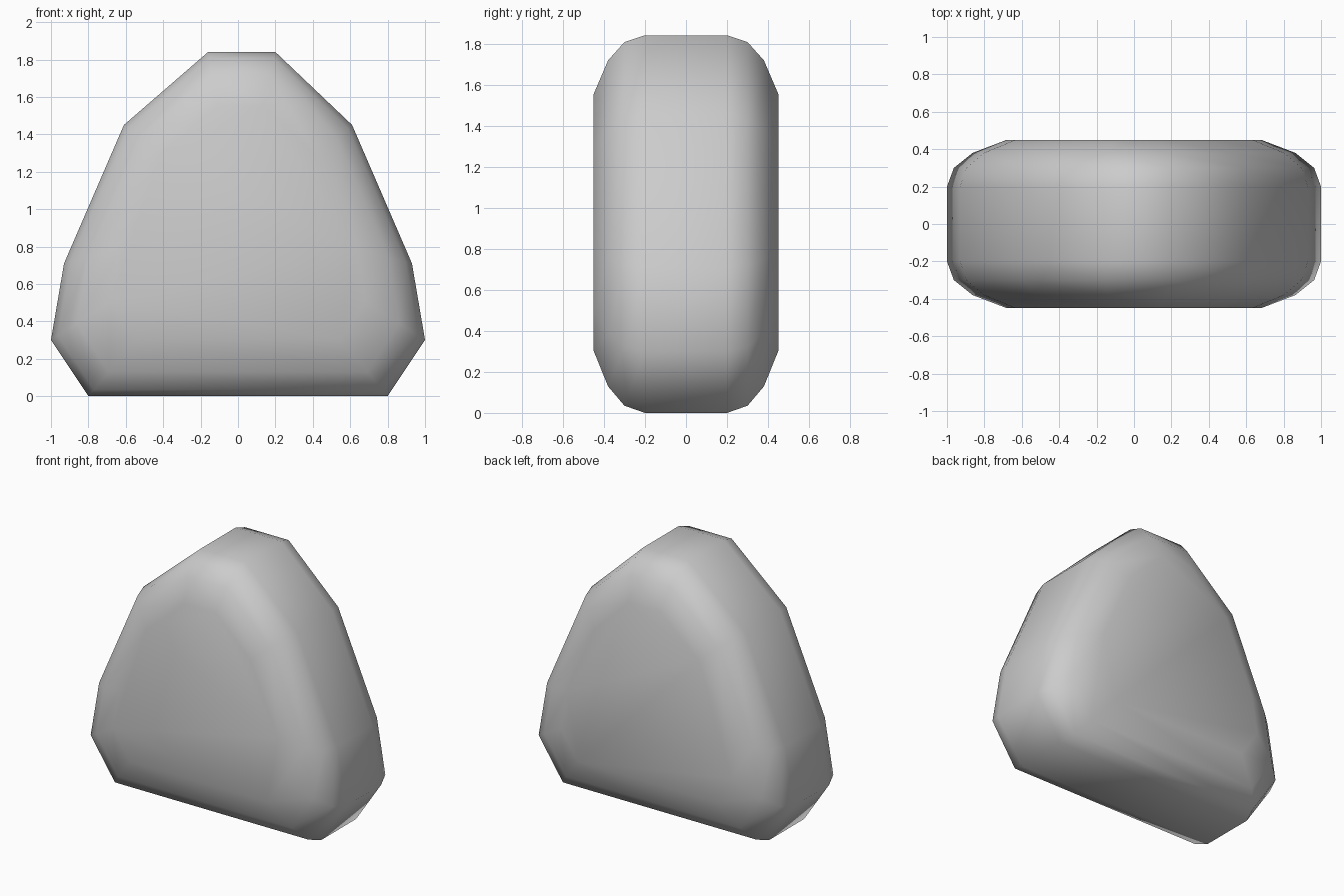
import bpy
import bmesh

cube = bpy.data.objects.get("Cube")
if cube:
    bpy.data.objects.remove(cube, do_unlink=True)

stone_grey = bpy.data.materials.new("stone_grey")
stone_grey.use_nodes = True
grey = (0.6, 0.6, 0.6, 1)
stone_grey.diffuse_color = grey
stone_grey.node_tree.nodes["Principled BSDF"].inputs["Base Color"].default_value = grey

# Outline of the boulder in the xz plane
outline = [(-0.8, 0), (0.8, 0), (1, 0.3), (0.93, 0.71), (0.61, 1.45),
           (0.2, 1.84), (-0.16, 1.84), (-0.61, 1.45), (-0.93, 0.71), (-1, 0.3)]
# Depth and outline scale of each ring, from the middle band to the flat face
rounding = [(0.2, 1), (0.3, 0.963), (0.38, 0.863), (0.45, 0.68)]
centre_z = 0.945

bm = bmesh.new()
sections = [(-y, s) for y, s in reversed(rounding)] + rounding
rings = [[bm.verts.new((x * s, y, centre_z + (z - centre_z) * s)) for x, z in outline]
         for y, s in sections]

# Rounded sides between neighbouring rings
for a, b in zip(rings, rings[1:]):
    for i in range(len(outline)):
        j = (i + 1) % len(outline)
        bm.faces.new((a[i], a[j], b[j], b[i]))

# Flat front and back
bm.faces.new(rings[0])
bm.faces.new(rings[-1])
bmesh.ops.recalc_face_normals(bm, faces=bm.faces)
for face in bm.faces:
    face.smooth = True

mesh = bpy.data.meshes.new("boulder")
bm.to_mesh(mesh)
bm.free()
mesh.materials.append(stone_grey)
bpy.context.collection.objects.link(bpy.data.objects.new("boulder", mesh))
